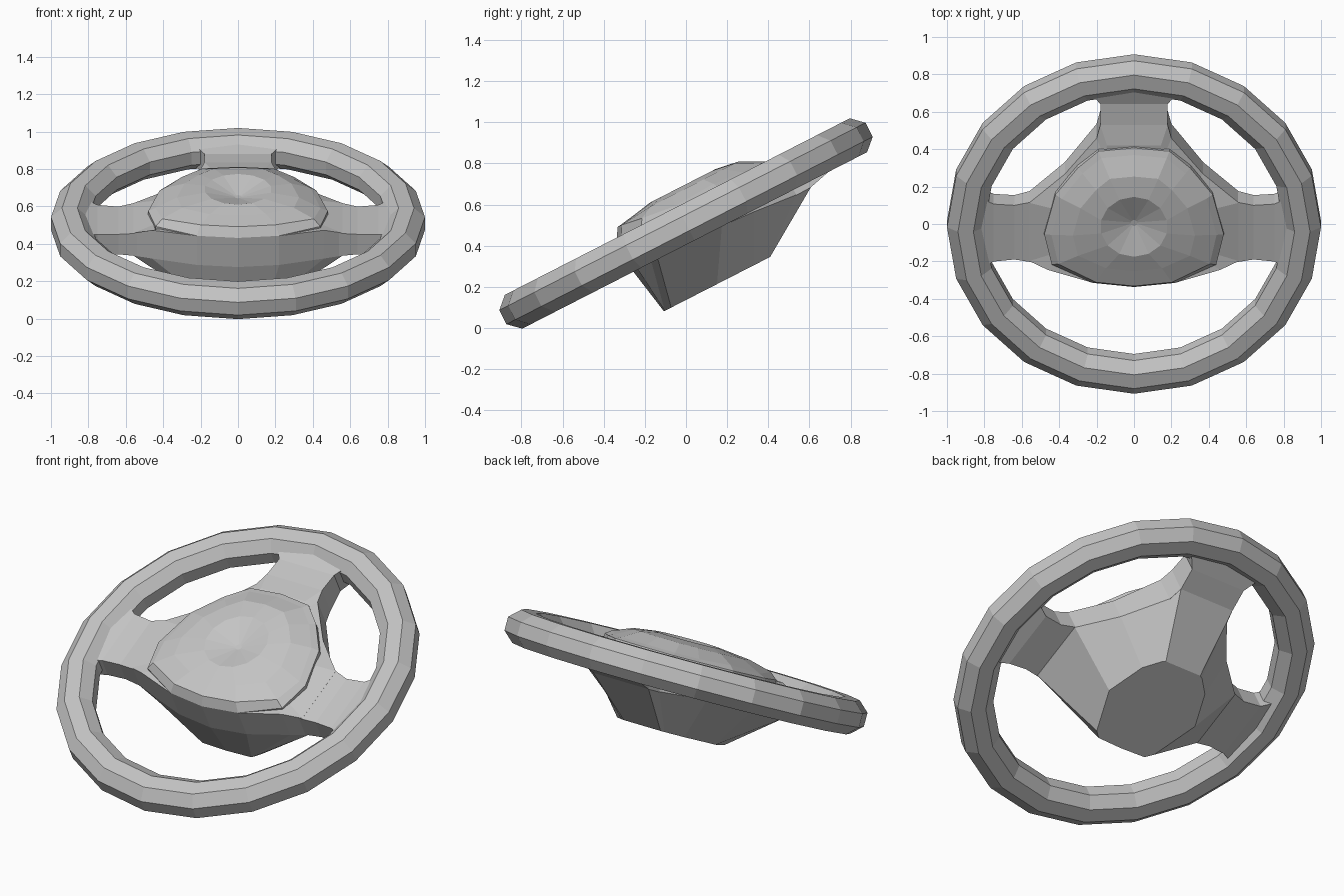
import bpy, bmesh
from math import pi, sin, cos, radians
from mathutils import Matrix

cube = bpy.data.objects.get("Cube")
if cube:
    bpy.data.objects.remove(cube, do_unlink=True)

grey = bpy.data.materials.new("plain_grey")
grey.use_nodes = True
colour = (0.55, 0.55, 0.55, 1)
grey.diffuse_color = colour
grey.node_tree.nodes["Principled BSDF"].inputs["Base Color"].default_value = colour

# Every part is built flat, then tilted back together
TILT = Matrix.Translation((0, 0, 0.508)) @ Matrix.Rotation(radians(27.1), 4, 'X')


def loft(name, rings, cap=True, loop=False):
    """Skin closed rings of points, optionally capped or joined end to end."""
    bm = bmesh.new()
    rows = [[bm.verts.new(p) for p in ring] for ring in rings]
    pairs = list(zip(rows, rows[1:]))
    if loop:
        pairs.append((rows[-1], rows[0]))
    for a, b in pairs:
        n = len(a)
        for i in range(n):
            j = (i + 1) % n
            bm.faces.new((a[i], a[j], b[j], b[i]))
    if cap:
        bm.faces.new(rows[0])
        bm.faces.new(rows[-1])
    bmesh.ops.remove_doubles(bm, verts=bm.verts, dist=0.0005)
    bmesh.ops.triangulate(bm, faces=[f for f in bm.faces if len(f.verts) > 4])
    bmesh.ops.recalc_face_normals(bm, faces=bm.faces)
    bm.transform(TILT)
    mesh = bpy.data.meshes.new(name)
    bm.to_mesh(mesh)
    bm.free()
    mesh.materials.append(grey)
    obj = bpy.data.objects.new(name, mesh)
    bpy.context.collection.objects.link(obj)
    return obj


def mirrored(half, heights):
    """Close a half outline that starts and ends on the centre line."""
    if not isinstance(heights, (list, tuple)):
        heights = [heights] * len(half)
    pts = [(x, y, h) for (x, y), h in zip(half, heights)]
    return pts + [(-x, y, h) for x, y, h in pts[-2:0:-1]]


def scaled(half, s, cy):
    return [(x * s, cy + (y - cy) * s) for x, y in half]


# Rim: eight-sided tube around twenty segments
tube = [(0.9 + 0.108 * cos(pi / 8 + k * pi / 4),
         0.1 * sin(pi / 8 + k * pi / 4)) for k in range(8)]
rim = []
for i in range(20):
    a = i * pi / 10
    rim.append([(r * cos(a), r * sin(a), h) for r, h in tube])
loft("rim", rim, cap=False, loop=True)

# Hub body: flat base flaring up to a three-armed outline
base = [(0, -.29), (.16, -.285), (.16, -.285), (.2, -.25), (.3, 0),
        (.22, .2), (.14, .28), (.12, .29), (0, .29)]
arms = [(0, -.335), (.22, -.31), (.46, -.235), (.56, -.2), (.56, .15),
        (.37, .32), (.2, .54), (.18, .62), (0, .62)]
low = [-.09] * 5 + [-.1, -.12, -.12, -.12]
high = [.085, .085, .08, .045, .045, .04, .05, .05, .05]
loft("hub_body", [mirrored(base, -.331), mirrored(arms, low),
                  mirrored(arms, high), mirrored(scaled(arms, .8, .06), .07)])

# Hub cover: raised pad with a shallow round dish
pad = [(0, -.335), (.22, -.31), (.44, -.2), (.48, -.02), (.42, .22),
       (.3, .38), (.19, .48), (0, .5)]
lip = [.136, .136, .12, .1, .11, .1, .1, .1]
dish = [(.18 * sin(k * pi / 7), .07 - .18 * cos(k * pi / 7)) for k in range(8)]
loft("hub_cover", [mirrored(pad, .03), mirrored(pad, .085),
                   mirrored(scaled(pad, .92, .06), lip),
                   mirrored(scaled(pad, .68, .07), .152),
                   mirrored(dish, .17),
                   mirrored(scaled(dish, .1, .07), .125)])


# Spokes: four-sided bars flaring where they meet the rim
def spoke(name, stations, place):
    rings = []
    for d, a, b, bottom, top in stations:
        corners = [(a, bottom), (b, bottom), (b, top), (a, top)]
        rings.append([(*place(d, s), h) for s, h in corners])
    loft(name, rings)


side = [(.53, -.208, .16, -.09, .048), (.64, -.195, .13, -.085, .035),
        (.75, -.205, .14, -.08, .04), (.85, -.25, .2, -.06, .06)]
spoke("left_spoke", side, lambda d, s: (d, s))
spoke("right_spoke", side, lambda d, s: (-d, s))
top = [(.54, -.2, .2, -.122, .05), (.62, -.18, .18, -.12, .05),
       (.74, -.18, .18, -.09, .04), (.84, -.25, .25, -.06, .06)]
spoke("top_spoke", top, lambda d, s: (s, d))
